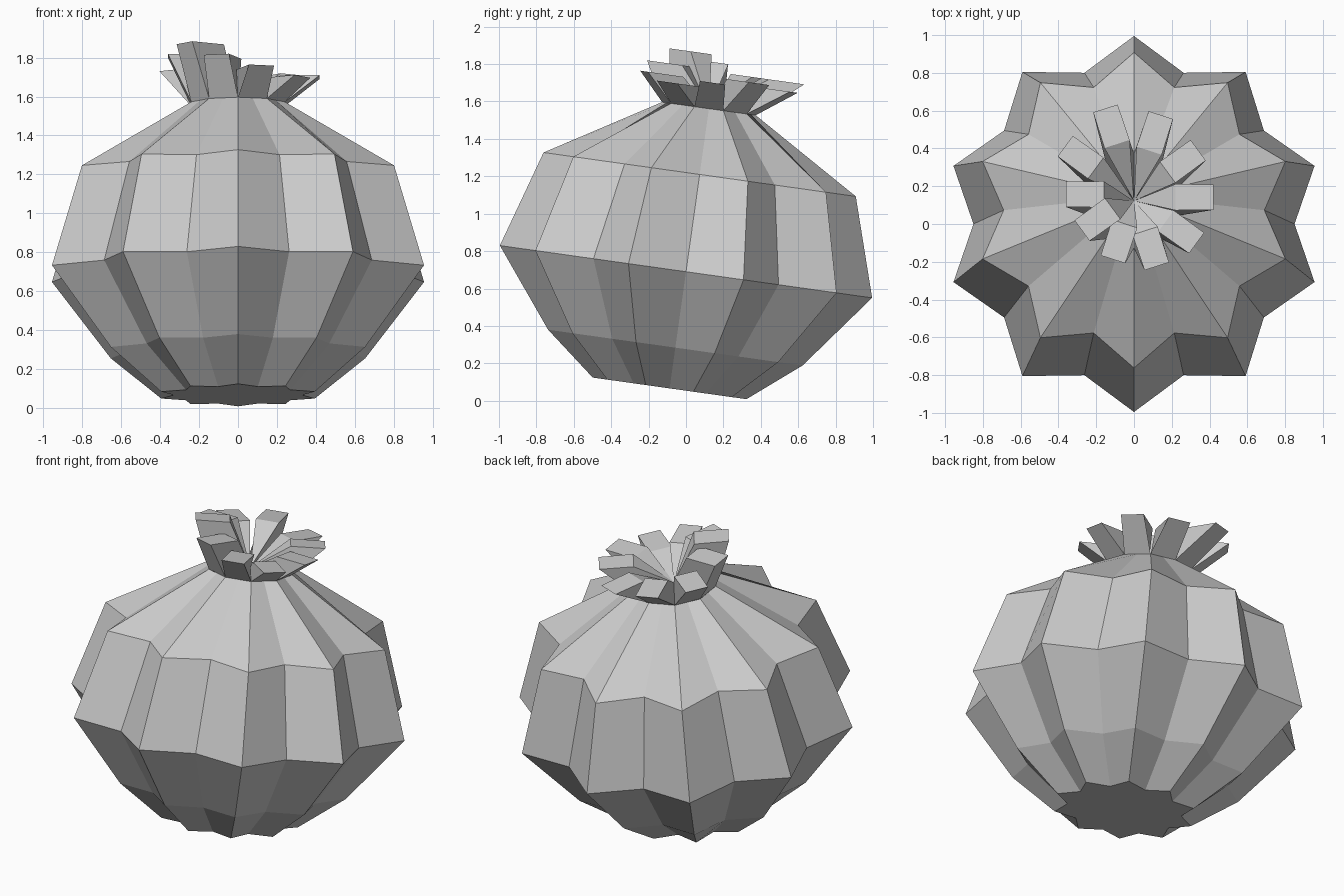
import bpy, bmesh, math
from mathutils import Matrix, Vector

if "Cube" in bpy.data.objects:
    bpy.data.objects.remove(bpy.data.objects["Cube"], do_unlink=True)

FOLDS = 10
STEP = math.tau / FOLDS
NECK = 0.88
# The whole bag leans back around its widest ring
LEAN = Matrix.Translation((0, 0, 0.69)) @ Matrix.Rotation(math.radians(-8), 4, "X")

cloth = bpy.data.materials.new("grey cloth")
cloth.use_nodes = True
grey = (0.6, 0.6, 0.6, 1)
cloth.diffuse_color = grey
cloth.node_tree.nodes["Principled BSDF"].inputs["Base Color"].default_value = grey


def polar(angle, radius, height, side=0):
    """Point at a clockwise angle from the back, shifted sideways."""
    s, c = math.sin(angle), math.cos(angle)
    return Vector((radius * s + side * c, radius * c - side * s, height))


def finish(bm, name):
    mesh = bpy.data.meshes.new(name)
    bm.transform(LEAN)
    bm.to_mesh(mesh)
    bm.free()
    mesh.materials.append(cloth)
    obj = bpy.data.objects.new(name, mesh)
    bpy.context.collection.objects.link(obj)


def pleated_ring(bm, height, outer, inner):
    return [bm.verts.new(polar(i * STEP / 2, inner if i % 2 else outer, height))
            for i in range(2 * FOLDS)]


# Pleated body: height, ridge radius, valley radius
profile = [(-0.63, 0.415, 0.33), (-0.41, 0.687, 0.58), (0, 1.005, 0.85),
           (0.525, 0.843, 0.69), (NECK, 0.253, 0.24)]
bm = bmesh.new()
rings = [pleated_ring(bm, *row) for row in profile]
for low, high in zip(rings, rings[1:]):
    for i in range(2 * FOLDS):
        j = (i + 1) % (2 * FOLDS)
        bm.faces.new((low[j], low[i], high[i], high[j]))
finish(bm, "pleated_body")

# Base panel, with its face turned to the inside
bm = bmesh.new()
bm.faces.new(list(reversed(pleated_ring(bm, *profile[0]))))
finish(bm, "base_panel")

# Gathered tufts above the neck: reach and top height, clockwise from the back
tufts = [(0.49, 1.08), (0.46, 1.03), (0.42, 1.05), (0.42, 1.02), (0.41, 0.99),
         (0.39, 1.03), (0.36, 1.09), (0.34, 1.17), (0.36, 1.13), (0.45, 1.08)]
for k, (reach, top) in enumerate(tufts):
    angle = (k - 0.5) * STEP
    bm = bmesh.new()
    centre = bm.verts.new((0, 0, NECK))
    base_l, base_r, in_l, in_r, out_l, out_r = [
        bm.verts.new(polar(angle, r, h, side)) for r, h, w in
        ((0.24, NECK, 0.078), (reach - 0.2, top, 0.07), (reach, top, 0.068))
        for side in (-w, w)]
    bm.faces.new((base_r, base_l, out_l, out_r))
    bm.faces.new((in_l, out_l, out_r, in_r))
    bm.faces.new((centre, in_l, out_l, base_l))
    bm.faces.new((centre, base_r, out_r, in_r))
    bmesh.ops.recalc_face_normals(bm, faces=bm.faces)
    # Tuft lining, turned to the inside
    lining = bm.faces.new((centre, in_l, in_r))
    lining.normal_update()
    if lining.normal.z > 0:
        lining.normal_flip()
    # Make sure the flat top looks up
    bm.normal_update()
    flat_top = next(f for f in bm.faces if in_l in f.verts and out_r in f.verts)
    if flat_top.normal.z < 0:
        for f in bm.faces:
            if f is not lining:
                f.normal_flip()
    finish(bm, f"neck_tuft_{k + 1}")
